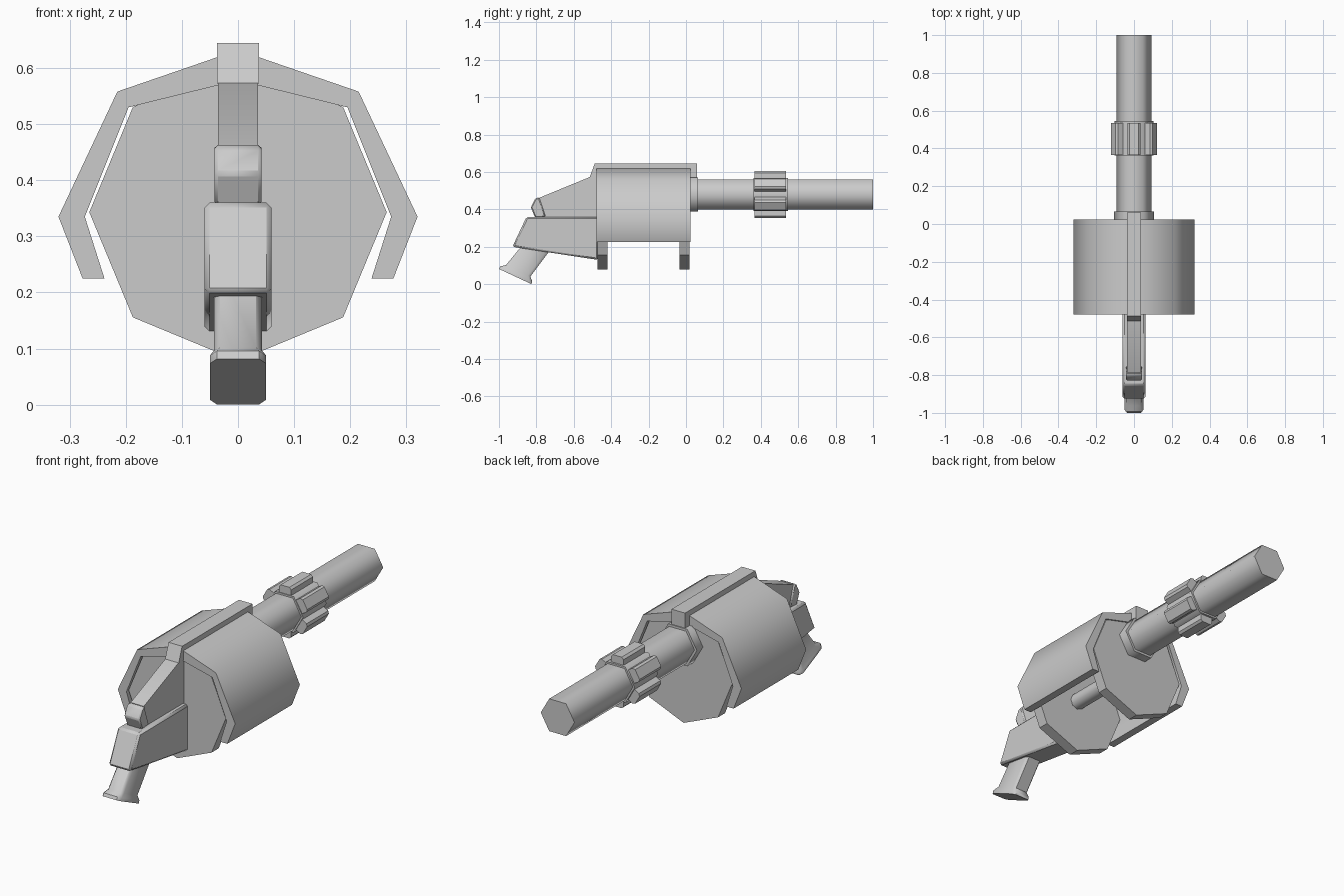
import bpy, bmesh, math
from mathutils import Vector

if "Cube" in bpy.data.objects:
    bpy.data.objects.remove(bpy.data.objects["Cube"])

grey = bpy.data.materials.new("light_grey")
grey.diffuse_color = (0.6, 0.6, 0.6, 1)
grey.use_nodes = True
grey.node_tree.nodes["Principled BSDF"].inputs["Base Color"].default_value = grey.diffuse_color


def finish(name, bm, angle=30, bevel=0):
    bmesh.ops.recalc_face_normals(bm, faces=bm.faces)
    me = bpy.data.meshes.new(name)
    bm.to_mesh(me)
    bm.free()
    me.materials.append(grey)
    ob = bpy.data.objects.new(name, me)
    bpy.context.collection.objects.link(ob)
    bpy.ops.object.select_all(action='DESELECT')
    ob.select_set(True)
    bpy.context.view_layer.objects.active = ob
    if bevel:
        mod = ob.modifiers.new("chamfer", 'BEVEL')
        mod.width, mod.segments = bevel, 1
    bpy.ops.object.shade_smooth_by_angle(angle=math.radians(angle))
    return ob


def loft(name, rings, angle=30, bevel=0):
    """Skin a list of equal-length rings and cap both ends."""
    bm = bmesh.new()
    rows = [[bm.verts.new(p) for p in r] for r in rings]
    n = len(rows[0])
    for a, b in zip(rows, rows[1:]):
        for i in range(n):
            bm.faces.new((a[i], a[(i + 1) % n], b[(i + 1) % n], b[i]))
    bm.faces.new(rows[0])
    bm.faces.new(rows[-1])
    return finish(name, bm, angle, bevel)


def side_plate(name, yz, half, angle=30, bevel=0):
    return loft(name, [[(x, y, z) for y, z in yz] for x in (-half, half)], angle, bevel)


def front_plate(name, xz, y0, y1, angle=30, bevel=0):
    return loft(name, [[(x, y, z) for x, z in xz] for y in (y0, y1)], angle, bevel)


def polygon(n, r, zc, turn=0):
    return [(r * math.cos(turn + math.tau * i / n), zc + r * math.sin(turn + math.tau * i / n))
            for i in range(n)]


AXIS, BORE = 0.343, 0.48

# Drum: two octagonal discs joined by an axle
front_plate("front_disc", polygon(8, 0.265, AXIS), -0.474, -0.419)
front_plate("rear_disc", polygon(8, 0.265, AXIS), -0.036, 0.018)
front_plate("drum_axle", polygon(8, 0.04, AXIS), -0.43, -0.03, 50)

# Open-bottomed faceted shroud
outer = [(0.277, 0.225), (0.32, 0.335), (0.215, 0.558), (0, 0.632)]
inner = [(0.238, 0.225), (0.273, 0.335), (0.195, 0.53), (0, 0.578)]
def arch(half):
    return half + [(-x, z) for x, z in half[-2::-1]]
front_plate("shroud", arch(outer) + arch(inner)[::-1], -0.479, 0.025, 60)

# Top strap hooked over both ends of the shroud
side_plate("top_strap", [(-0.515, 0.572), (-0.488, 0.645), (0.06, 0.645), (0.06, 0.55),
                         (0.022, 0.55), (0.022, 0.6), (-0.47, 0.6), (-0.47, 0.572)], 0.037)

# Barrel with collar and lugged clamp
front_plate("barrel", polygon(6, 0.092, BORE), 0.015, 1.0, 65)
front_plate("barrel_collar", polygon(6, 0.105, BORE), 0.015, 0.065, 65)
front_plate("clamp_band", polygon(6, 0.102, BORE), 0.362, 0.545, 65)
for i in range(6):
    a = math.radians(30 + 60 * i)
    out, side = Vector((math.cos(a), math.sin(a))), Vector((-math.sin(a), math.cos(a)))
    c = Vector((0, BORE))
    pts = [c + out * r + side * s for r, s in
           ((0.07, -0.034), (0.116, -0.034), (0.126, -0.024),
            (0.126, 0.024), (0.116, 0.034), (0.07, 0.034))]
    front_plate("clamp_lug", pts, 0.366, 0.535)

# Sloped upper frame and hammer
side_plate("upper_frame", [(-0.47, 0.574), (-0.515, 0.573), (-0.785, 0.462),
                           (-0.755, 0.35), (-0.47, 0.35)], 0.036)
side_plate("hammer", [(-0.83, 0.412), (-0.806, 0.458), (-0.785, 0.465),
                      (-0.75, 0.36), (-0.806, 0.355)], 0.042, 50, 0.006)

# Lower frame
side_plate("lower_frame", [(-0.853, 0.36), (-0.928, 0.2), (-0.47, 0.13), (-0.47, 0.36)],
           0.06, 30, 0.009)


# Slanted grip with flared base
def grip_ring(y, z, half_x, half_len, tilt):
    uy, uz = math.cos(tilt), -math.sin(tilt)
    prof = [(-0.75, -1), (0.75, -1), (1, -0.8), (1, 0.8), (0.75, 1),
            (-0.75, 1), (-1, 0.8), (-1, -0.8)]
    return [(a * half_x, y + b * half_len * uy, z + b * half_len * uz) for a, b in prof]


tilt = math.radians(25)
loft("grip", [grip_ring(-0.785, 0.215, 0.043, 0.068, tilt),
              grip_ring(-0.897, 0.072, 0.043, 0.072, tilt),
              grip_ring(-0.908, 0.056, 0.05, 0.094, tilt),
              grip_ring(-0.913, 0.041, 0.05, 0.096, tilt)], 50)
